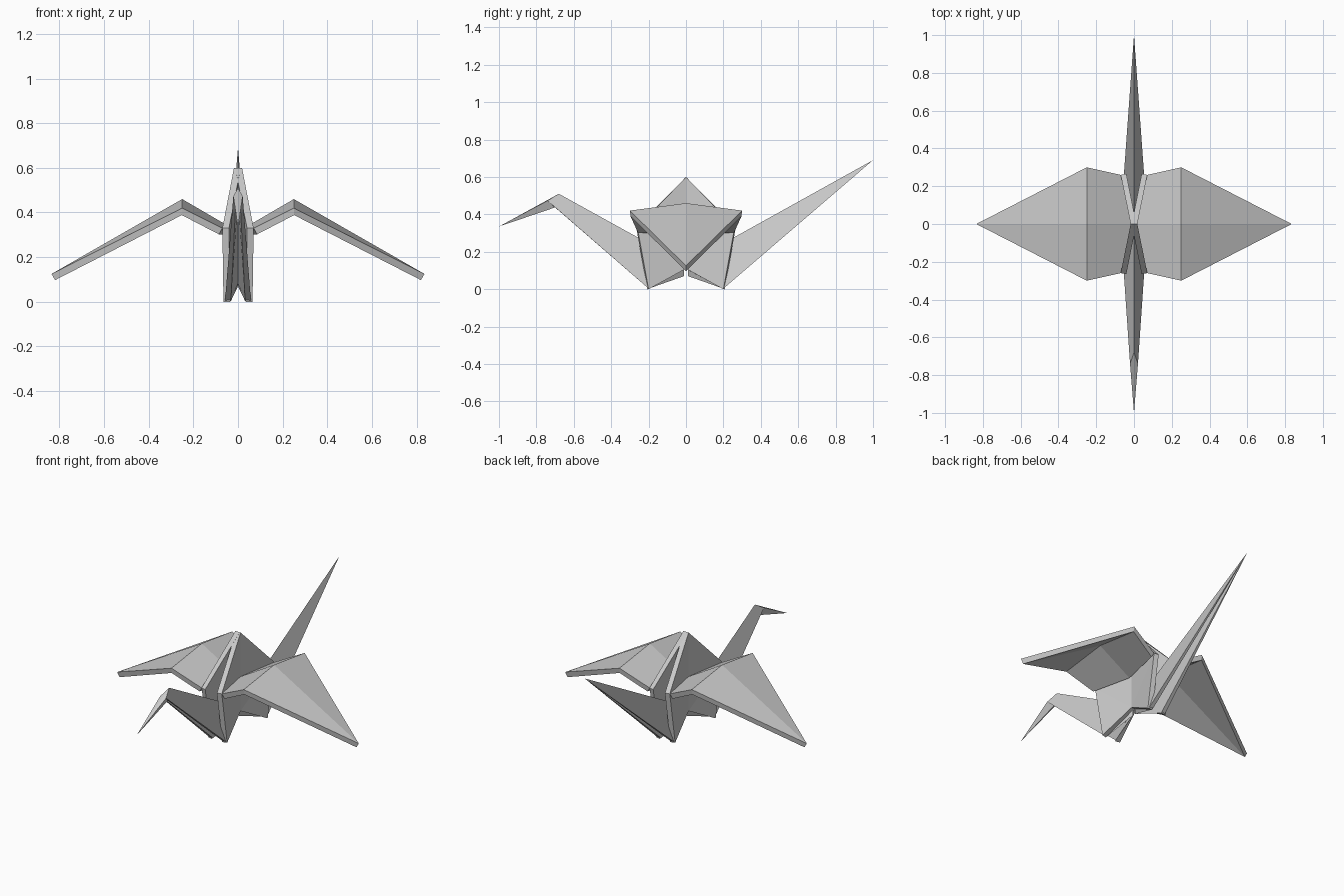
import bpy

if "Cube" in bpy.data.objects:
    bpy.data.objects.remove(bpy.data.objects["Cube"])


def sheet(name, verts, faces, thickness=0, mirror_y=False):
    """Half of a folded part, mirrored across x = 0 (and optionally y = 0)."""
    me = bpy.data.meshes.new(name)
    me.from_pydata(verts, [], faces)
    ob = bpy.data.objects.new(name, me)
    bpy.context.collection.objects.link(ob)
    if mirror_y:
        m = ob.modifiers.new("front_back", 'MIRROR')
        m.use_axis = (False, True, False)
    if thickness:
        s = ob.modifiers.new("paper", 'SOLIDIFY')
        s.thickness = thickness
        s.offset = -1
    m = ob.modifiers.new("left_right", 'MIRROR')
    m.merge_threshold = 0.0005
    return ob


# Body: near-vertical side sheets pinched together in the middle, ending in feet
root = (0.07, -0.26, 0.33)
sheet("body_sides",
      [(0.018, 0, 0.6), root, (0.065, -0.2, 0), (0.018, 0, 0.11)],
      [(0, 1, 3), (1, 2, 3)], 0.03, True)

# Wings: rise from the body to a crease, then droop to a point
sheet("wings",
      [(0.018, 0, 0.325), root, (0.25, -0.3, 0.42), (0.25, 0, 0.46),
       (0.835, 0, 0.125)],
      [(0, 1, 2, 3), (2, 4, 3)], 0.032, True)

# Tail: hollow roof-shaped spike, ridge on top, open below
sheet("tail",
      [(0, 1, 0.69), (0, 0.01, 0.14), (0.058, 0.2, 0.003),
       (0.032, 0.2, 0.003), (0, 0.01, 0.07)],
      [(0, 1, 2), (0, 2, 3), (0, 3, 4), (1, 4, 3, 2)])

# Neck: same folded roof, cut off at the head crease
sheet("neck",
      [(0, -0.01, 0.14), (0.058, -0.2, 0.003), (0.032, -0.2, 0.003),
       (0, -0.01, 0.07), (0, -0.68, 0.51), (0.021, -0.74, 0.473),
       (0.009, -0.73, 0.463), (0, -0.7, 0.455)],
      [(0, 1, 5, 4), (1, 2, 6, 5), (2, 3, 7, 6), (0, 3, 2, 1),
       (4, 5, 6, 7)])

# Head: small downturned beak
sheet("head",
      [(0, -0.68, 0.51), (0.021, -0.74, 0.473), (0.004, -0.7, 0.437),
       (0, -1, 0.335), (0, -0.7, 0.437)],
      [(0, 3, 1), (1, 3, 2), (2, 3, 4), (0, 1, 2, 4)])
